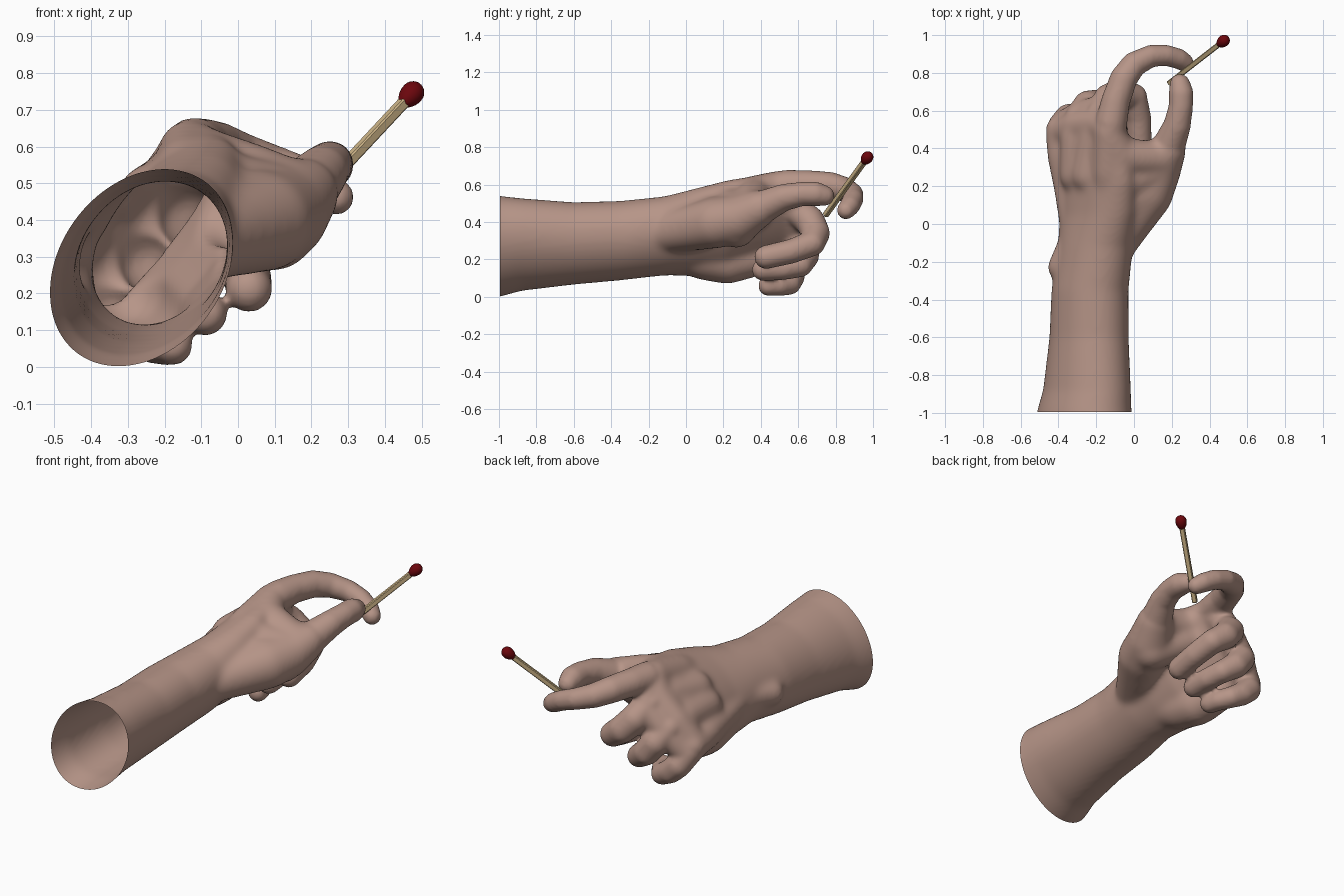
import bpy, bmesh
from math import sin, cos, pi, radians
from mathutils import Vector, Matrix

cube = bpy.data.objects.get("Cube")
if cube:
    bpy.data.objects.remove(cube)


def material(name, rgb):
    m = bpy.data.materials.new(name)
    m.use_nodes = True
    m.diffuse_color = (*rgb, 1)
    m.node_tree.nodes["Principled BSDF"].inputs["Base Color"].default_value = (*rgb, 1)
    return m


skin = material("skin", (0.47, 0.30, 0.245))
wood = material("pale_wood", (0.60, 0.45, 0.24))
red = material("dark_red", (0.15, 0.002, 0.004))


def make_object(name, bm, mat):
    me = bpy.data.meshes.new(name)
    bm.to_mesh(me)
    bm.free()
    me.materials.append(mat)
    ob = bpy.data.objects.new(name, me)
    bpy.context.collection.objects.link(ob)
    return ob


def loft(bm, sections, n=40):
    """Closed skin through tilted ellipses: y, x, z, long radius, short radius, tilt."""
    rings = []
    for y, x, z, a, b, tilt in sections:
        c, s = cos(radians(tilt)), sin(radians(tilt))
        ring = []
        for i in range(n):
            u, v = a * cos(2 * pi * i / n), b * sin(2 * pi * i / n)
            ring.append(bm.verts.new((x + u * c - v * s, y, z + u * s + v * c)))
        rings.append(ring)
    for r, q in zip(rings, rings[1:]):
        for i in range(n):
            j = (i + 1) % n
            bm.faces.new((r[i], r[j], q[j], q[i]))
    bm.faces.new(rings[0][::-1])
    bm.faces.new(rings[-1])


def limb(bm, points):
    """Chain of tapered capsules: x, y, z, radius."""
    for p, q in zip(points, points[1:]):
        part = bmesh.new()
        for x, y, z, r in (p, q):
            bmesh.ops.create_icosphere(part, subdivisions=3, radius=r,
                                       matrix=Matrix.Translation((x, y, z)))
        hull = bmesh.ops.convex_hull(part, input=part.verts[:])
        inside = [g for g in hull["geom_interior"] if isinstance(g, bmesh.types.BMVert)]
        bmesh.ops.delete(part, geom=inside, context='VERTS')
        bmesh.ops.delete(part, geom=[v for v in part.verts if not v.link_faces], context='VERTS')
        bmesh.ops.recalc_face_normals(part, faces=part.faces[:])
        tmp = bpy.data.meshes.new("tmp")
        part.to_mesh(tmp)
        part.free()
        bm.from_mesh(tmp)
        bpy.data.meshes.remove(tmp)


def fuse(ob, iterations):
    """Merge overlapping parts into one skin and soften the joins."""
    bpy.context.view_layer.objects.active = ob
    ob.select_set(True)
    merge = ob.modifiers.new("fuse", 'REMESH')
    merge.mode = 'VOXEL'
    merge.voxel_size = 0.011
    soft = ob.modifiers.new("soften", 'SMOOTH')
    soft.factor = 0.5
    soft.iterations = iterations
    for name in ("fuse", "soften"):
        bpy.ops.object.modifier_apply(modifier=name)


bm = bmesh.new()

# Forearm, wrist and palm
loft(bm, [
    (-1.15, -.272, .260, .322, .242, 54),
    (-.98, -.262, .271, .290, .222, 53),
    (-.88, -.249, .279, .270, .207, 52),
    (-.60, -.238, .285, .236, .193, 52),
    (-.35, -.233, .300, .226, .190, 52),
    (-.12, -.204, .325, .228, .180, 53),
    (.05, -.188, .345, .265, .164, 54),
    (.22, -.196, .362, .302, .150, 55),
    (.40, -.225, .402, .297, .118, 54),
    (.54, -.238, .418, .264, .088, 54)])

# Wrist bone, heel of the palm and thumb mound
limb(bm, [(-.385, -.23, .285, .074), (-.31, -.10, .30, .09)])
limb(bm, [(-.22, -.06, .265, .12), (-.25, .10, .21, .122), (-.27, .22, .185, .118),
          (-.30, .36, .21, .105)])
limb(bm, [(-.16, -.20, .33, .11), (-.085, -.08, .35, .115), (-.015, .03, .37, .125),
          (.07, .16, .395, .137), (.12, .28, .415, .128), (.177, .39, .472, .100)])
limb(bm, [(.10, .27, .37, .11), (-.10, .36, .47, .10)])

# Web between thumb and index finger
limb(bm, [(-.13, .06, .43, .11), (-.02, .10, .415, .11), (.05, .17, .425, .115)])
limb(bm, [(-.12, .22, .505, .10), (-.01, .24, .475, .105), (.10, .28, .450, .105)])
limb(bm, [(.14, .345, .472, .097), (.03, .35, .515, .097), (-.08, .37, .548, .100),
          (-.13, .48, .585, .088)])

# Hand bones and the knuckle row
limb(bm, [(-.12, .04, .44, .10), (-.13, .28, .528, .10), (-.128, .50, .586, .090)])
limb(bm, [(-.30, .00, .29, .095), (-.345, .20, .275, .082), (-.375, .36, .265, .085),
          (-.392, .50, .255, .078)])
limb(bm, [(-.125, .50, .586, .088), (-.19, .53, .495, .086), (-.295, .52, .385, .085),
          (-.392, .48, .255, .078)])
limb(bm, [(-.128, .54, .575, .078), (-.165, .61, .455, .076), (-.275, .585, .335, .075),
          (-.370, .535, .215, .070)])
limb(bm, [(-.23, .26, .45, .105), (-.20, .46, .485, .090)])
limb(bm, [(-.29, .26, .37, .105), (-.30, .46, .380, .090)])

hand = make_object("hand_and_forearm", bm, skin)
fuse(hand, 24)
bm = bmesh.new()
bm.from_mesh(hand.data)

# Thumb
limb(bm, [(.12, .28, .41, .115), (.178, .40, .475, .090), (.228, .52, .53, .073),
          (.248, .62, .55, .065), (.250, .69, .55, .066), (.243, .74, .54, .055)])

# Index finger
limb(bm, [(-.125, .46, .580, .085), (-.120, .54, .594, .085), (-.097, .65, .600, .077),
          (-.055, .77, .595, .073), (.00, .845, .575, .067), (.09, .890, .548, .059),
          (.17, .893, .520, .056), (.235, .875, .485, .055), (.268, .855, .462, .049)])

# Middle, ring and little fingers
limb(bm, [(-.20, .50, .495, .080), (-.175, .575, .475, .082), (-.135, .663, .405, .080),
          (-.075, .693, .340, .077), (.00, .675, .285, .069), (.026, .56, .242, .066),
          (.030, .428, .212, .064)])
limb(bm, [(-.30, .48, .385, .080), (-.285, .56, .355, .082), (-.245, .630, .285, .077),
          (-.195, .640, .220, .073), (-.125, .612, .168, .064), (-.095, .52, .150, .061),
          (-.088, .410, .144, .059)])
limb(bm, [(-.392, .46, .255, .074), (-.380, .52, .225, .075), (-.348, .567, .155, .070),
          (-.300, .570, .108, .066), (-.235, .555, .070, .060), (-.195, .50, .060, .057),
          (-.178, .44, .059, .055)])

bm.to_mesh(hand.data)
bm.free()
fuse(hand, 9)

# Cut the forearm open at its end
bm = bmesh.new()
bm.from_mesh(hand.data)
bmesh.ops.bisect_plane(bm, geom=bm.verts[:] + bm.edges[:] + bm.faces[:],
                       plane_co=(0, -.995, 0), plane_no=(0, 1, 0), clear_inner=True)
for f in bm.faces:
    f.smooth = True
    f.material_index = 0
bm.to_mesh(hand.data)
bm.free()

# Matchstick: square shaft and egg-shaped head
start, end = Vector((.185, .745, .435)), Vector((.470, .966, .740))
axis = end - start
turn = axis.to_track_quat('Z', 'Y').to_matrix().to_4x4()

bm = bmesh.new()
bmesh.ops.create_cube(bm, size=1)
bmesh.ops.scale(bm, vec=(.028, .028, axis.length), verts=bm.verts[:])
bmesh.ops.bevel(bm, geom=bm.edges[:], offset=.004, segments=1, affect='EDGES')
bmesh.ops.transform(bm, matrix=Matrix.Translation((start + end) / 2) @ turn, verts=bm.verts[:])
make_object("match_stick", bm, wood)

bm = bmesh.new()
bmesh.ops.create_uvsphere(bm, u_segments=20, v_segments=14, radius=1)
for v in bm.verts:
    taper = 1 + .18 * v.co.z
    v.co = (v.co.x * .031 * taper, v.co.y * .031 * taper, v.co.z * .042)
bmesh.ops.transform(bm, matrix=Matrix.Translation(end) @ turn, verts=bm.verts[:])
for f in bm.faces:
    f.smooth = True
make_object("match_head", bm, red)
